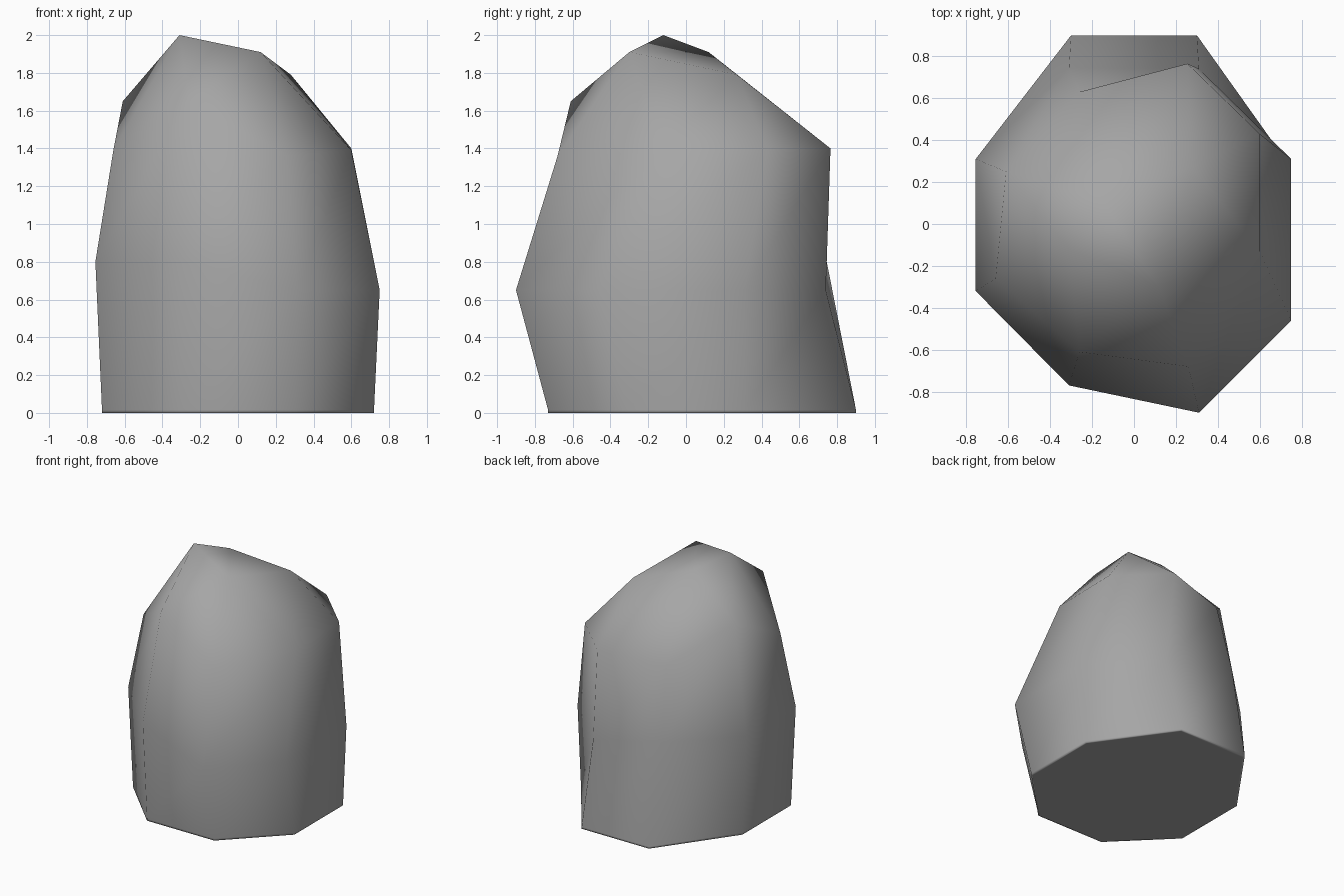
import bpy
import bmesh

cube = bpy.data.objects.get("Cube")
if cube:
    bpy.data.objects.remove(cube, do_unlink=True)

# One plain stone material
stone = bpy.data.materials.new("stone_grey")
stone.use_nodes = True
colour = (0.38, 0.38, 0.38, 1)
stone.diffuse_color = colour
bsdf = stone.node_tree.nodes["Principled BSDF"]
bsdf.inputs["Base Color"].default_value = colour
bsdf.inputs["Roughness"].default_value = 0.9

# Eight-sided outlines, counter-clockwise from the back right corner
base = [(.30, .90), (-.30, .90), (-.72, .31), (-.72, -.31),
        (-.30, -.73), (.30, -.73), (.72, -.31), (.72, .31)]
belly = [(.31, .74, .65), (-.31, .745, .8), (-.755, .31, .8), (-.755, -.32, .8),
         (-.31, -.77, .8), (.31, -.9, .65), (.75, -.46, .65), (.75, .31, .65)]
shoulder = [(.255, .765, 1.4), (-.26, .63, 1.36), (-.61, .25, 1.65), (-.66, -.26, 1.39),
            (-.26, -.61, 1.65), (.26, -.68, 1.36), (.6, -.13, 1.39), (.6, .43, 1.4)]
# Four-cornered peak
peak = [(-.16, .12, 1.91), (-.31, -.12, 2.0), (.12, -.3, 1.91), (.28, .27, 1.79)]

bm = bmesh.new()


def ring(points):
    return [bm.verts.new(p) for p in points]


def bridge(low, high):
    for i in range(len(low)):
        j = (i + 1) % len(low)
        bm.faces.new((low[i], low[j], high[j], high[i]))


# Underside with a narrow rim that keeps the foot crisp
inner = ring([(x * .98, y * .98, 0) for x, y in base])
foot = ring([(x, y, 0) for x, y in base])
rim = ring([(x, y, .015) for x, y in base])
middle, upper, top = ring(belly), ring(shoulder), ring(peak)
bm.faces.new(inner)
for low, high in ((inner, foot), (foot, rim), (rim, middle), (middle, upper)):
    bridge(low, high)

# Crown: each peak corner joins two neighbouring shoulder corners
for k in range(4):
    a, b, c = (upper[(2 * k + n) % 8] for n in (1, 2, 3))
    bm.faces.new((a, b, top[k]))
    bm.faces.new((b, c, top[(k + 1) % 4], top[k]))
bm.faces.new(top)

bmesh.ops.recalc_face_normals(bm, faces=bm.faces[:])
for face in bm.faces:
    face.smooth = True

mesh = bpy.data.meshes.new("boulder")
bm.to_mesh(mesh)
bm.free()
mesh.materials.append(stone)
boulder = bpy.data.objects.new("boulder", mesh)
bpy.context.collection.objects.link(boulder)
